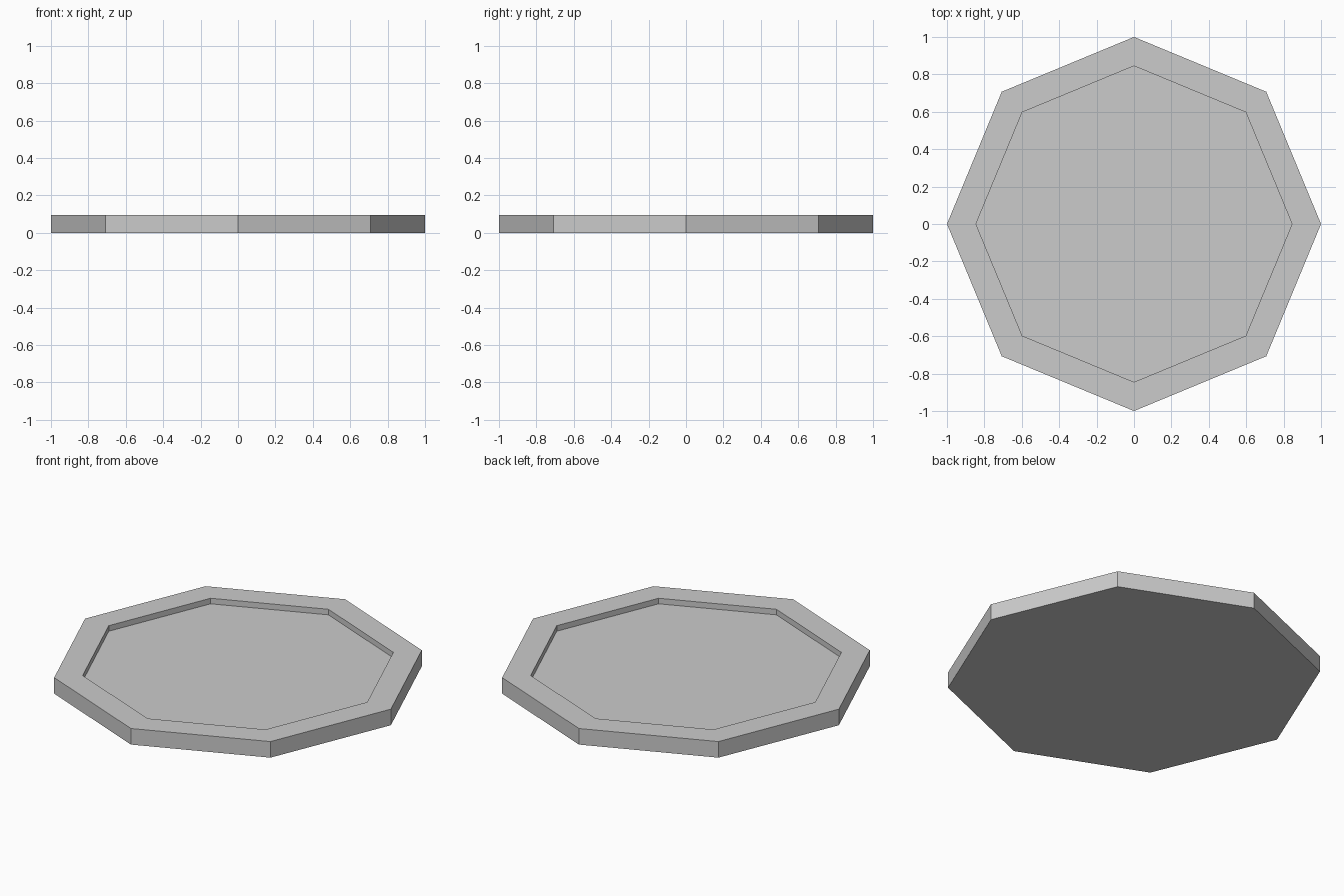
import bpy
import bmesh
from math import cos, sin, tau

SIDES = 8
RADIUS, INNER_RADIUS = 1.0, 0.845
HEIGHT, FLOOR_HEIGHT = 0.095, 0.062

cube = bpy.data.objects.get("Cube")
if cube:
    bpy.data.objects.remove(cube, do_unlink=True)

# Plain grey
grey = bpy.data.materials.new("grey")
grey.use_nodes = True
color = (0.6, 0.6, 0.6, 1)
grey.diffuse_color = color
grey.node_tree.nodes["Principled BSDF"].inputs["Base Color"].default_value = color

bm = bmesh.new()


def ring(radius, z):
    """Octagon of vertices with corners on the axes."""
    angles = [tau * i / SIDES for i in range(SIDES)]
    return [bm.verts.new((radius * cos(a), radius * sin(a), z)) for a in angles]


# Underside, outer wall, rim, inner wall and recessed floor
rings = [ring(RADIUS, 0), ring(RADIUS, HEIGHT),
         ring(INNER_RADIUS, HEIGHT), ring(INNER_RADIUS, FLOOR_HEIGHT)]
for low, high in zip(rings, rings[1:]):
    for i in range(SIDES):
        j = (i + 1) % SIDES
        bm.faces.new((low[i], low[j], high[j], high[i]))
bm.faces.new(rings[0][::-1])
bm.faces.new(rings[-1])

mesh = bpy.data.meshes.new("octagonal_tray")
bm.to_mesh(mesh)
bm.free()
mesh.materials.append(grey)
tray = bpy.data.objects.new("octagonal_tray", mesh)
bpy.context.collection.objects.link(tray)
